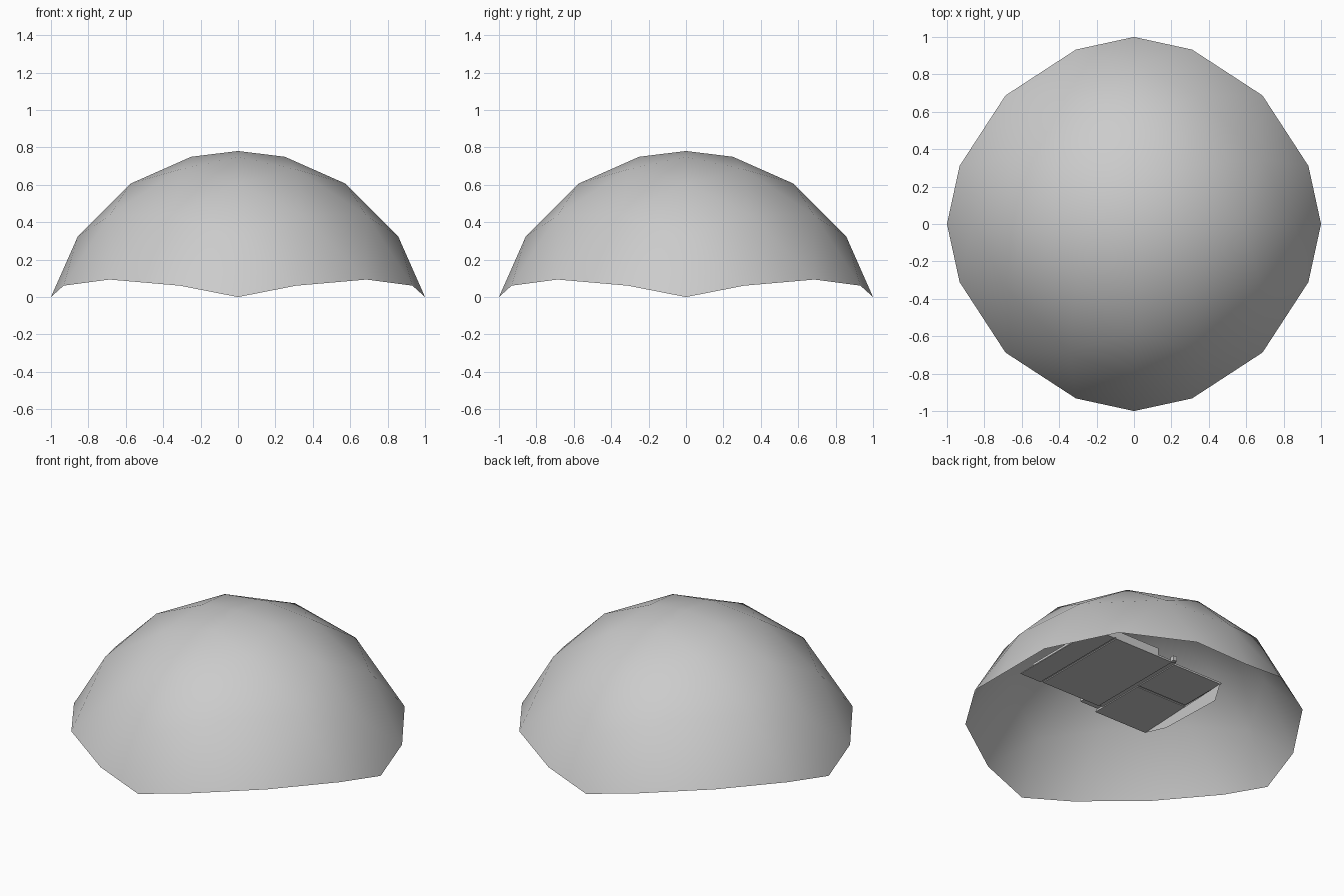
import bpy, bmesh, math
from mathutils import Vector

cube = bpy.data.objects.get("Cube")
if cube:
    bpy.data.objects.remove(cube, do_unlink=True)

GREY = (0.6, 0.6, 0.6, 1)
grey = bpy.data.materials.new("light_grey")
grey.diffuse_color = GREY
grey.use_nodes = True
grey.node_tree.nodes["Principled BSDF"].inputs["Base Color"].default_value = GREY


def finish(name, bm, smooth=False):
    mesh = bpy.data.meshes.new(name)
    bm.to_mesh(mesh)
    bm.free()
    mesh.materials.append(grey)
    for p in mesh.polygons:
        p.use_smooth = smooth
    obj = bpy.data.objects.new(name, mesh)
    bpy.context.collection.objects.link(obj)
    return obj


def box(name, x0, x1, y0, y1, z0, z1):
    bm = bmesh.new()
    bmesh.ops.create_cube(bm, size=1)
    for v in bm.verts:
        v.co = ((x0 + x1) / 2 + v.co.x * (x1 - x0),
                (y0 + y1) / 2 + v.co.y * (y1 - y0),
                (z0 + z1) / 2 + v.co.z * (z1 - z0))
    return finish(name, bm)


def hip_roof(name, x0, x1, y0, y1, z0, z1):
    # Four eave corners rising to a ridge along y
    bm = bmesh.new()
    a, b, c, d = [bm.verts.new(p) for p in
                  ((x0, y0, z0), (x1, y0, z0), (x1, y1, z0), (x0, y1, z0))]
    inset = (x1 - x0) * 0.45
    xm = (x0 + x1) / 2
    r = bm.verts.new((xm, y0 + inset, z1))
    s = bm.verts.new((xm, y1 - inset, z1))
    for f in ((a, b, r), (b, c, s, r), (c, d, s), (d, a, r, s)):
        bm.faces.new(f)
    return finish(name, bm)


# Dome: an octahedron split in five, pushed out to a sphere, lowest ring left off
N, RINGS = 5, 4
RADIUS = math.sqrt(17) / 4
CENTRE = Vector((0, 0, -0.25))
AXES = [Vector((1, 0, 0)), Vector((0, 1, 0)), Vector((-1, 0, 0)), Vector((0, -1, 0))]

bm = bmesh.new()
rings = []
for k in range(RINGS + 1):
    ring = []
    for i in range(max(1, 4 * k)):
        q, j = divmod(i, max(1, k))
        p = AXES[q] * (k - j) + AXES[(q + 1) % 4] * j + Vector((0, 0, N - k))
        ring.append(bm.verts.new(p.normalized() * RADIUS + CENTRE))
    rings.append(ring)
for k in range(RINGS):
    inner, outer = rings[k], rings[k + 1]
    for q in range(4):
        for j in range(k + 1):
            i0, o0 = q * k + j, q * (k + 1) + j
            u0 = inner[i0 % len(inner)]
            v0, v1 = outer[o0], outer[(o0 + 1) % len(outer)]
            bm.faces.new((u0, v0, v1))
            if j < k:
                bm.faces.new((u0, v1, inner[(i0 + 1) % len(inner)]))
finish("dome", bm, smooth=True)

# Floor slabs of the small building sheltered under the dome
Z = 0.35
for name, x0, x1, y0, y1 in (("main_slab", -0.08, 0.367, -0.375, 0.28),
                             ("wing_slab", -0.435, -0.08, -0.435, 0.265),
                             ("porch_slab", 0.367, 0.52, -0.375, 0.28)):
    box(name, x0, x1, y0, y1, Z + 0.006, Z + 0.012)

# Floor panels below the slabs, leaving narrow joints between rooms
for name, x0, x1, y0, y1 in (("hall_floor", -0.05, 0.367, -0.375, 0.28),
                             ("side_room_floor", -0.425, -0.08, -0.05, 0.265),
                             ("wing_floor", -0.453, -0.08, -0.44, -0.065),
                             ("porch_floor", 0.382, 0.531, -0.38, 0.28)):
    box(name, x0, x1, y0, y1, Z, Z + 0.006)

# Walls and roofs
box("main_walls", 0.05, 0.49, -0.32, 0.28, Z + 0.012, 0.405)
box("wing_walls", -0.43, 0.05, -0.42, 0.0, Z + 0.012, 0.405)
hip_roof("main_roof", 0.05, 0.49, -0.32, 0.28, 0.405, 0.5)
hip_roof("wing_roof", -0.43, 0.05, -0.42, 0.0, 0.405, 0.48)

# Tapered plinth wall hanging below the left-hand edge of the floor in plan
bm = bmesh.new()
plinth = [bm.verts.new(p) for p in ((-0.453, -0.44, Z), (-0.421, 0.267, Z),
                                    (-0.423, 0.22, Z - 0.09), (-0.444, -0.242, Z - 0.058))]
face = bm.faces.new(plinth)
bmesh.ops.solidify(bm, geom=[face], thickness=0.008)
bmesh.ops.recalc_face_normals(bm, faces=bm.faces)
finish("plinth_wall", bm)

# Small post beside the side room
box("side_post", -0.065, -0.04, 0.28, 0.305, Z, Z + 0.03)
